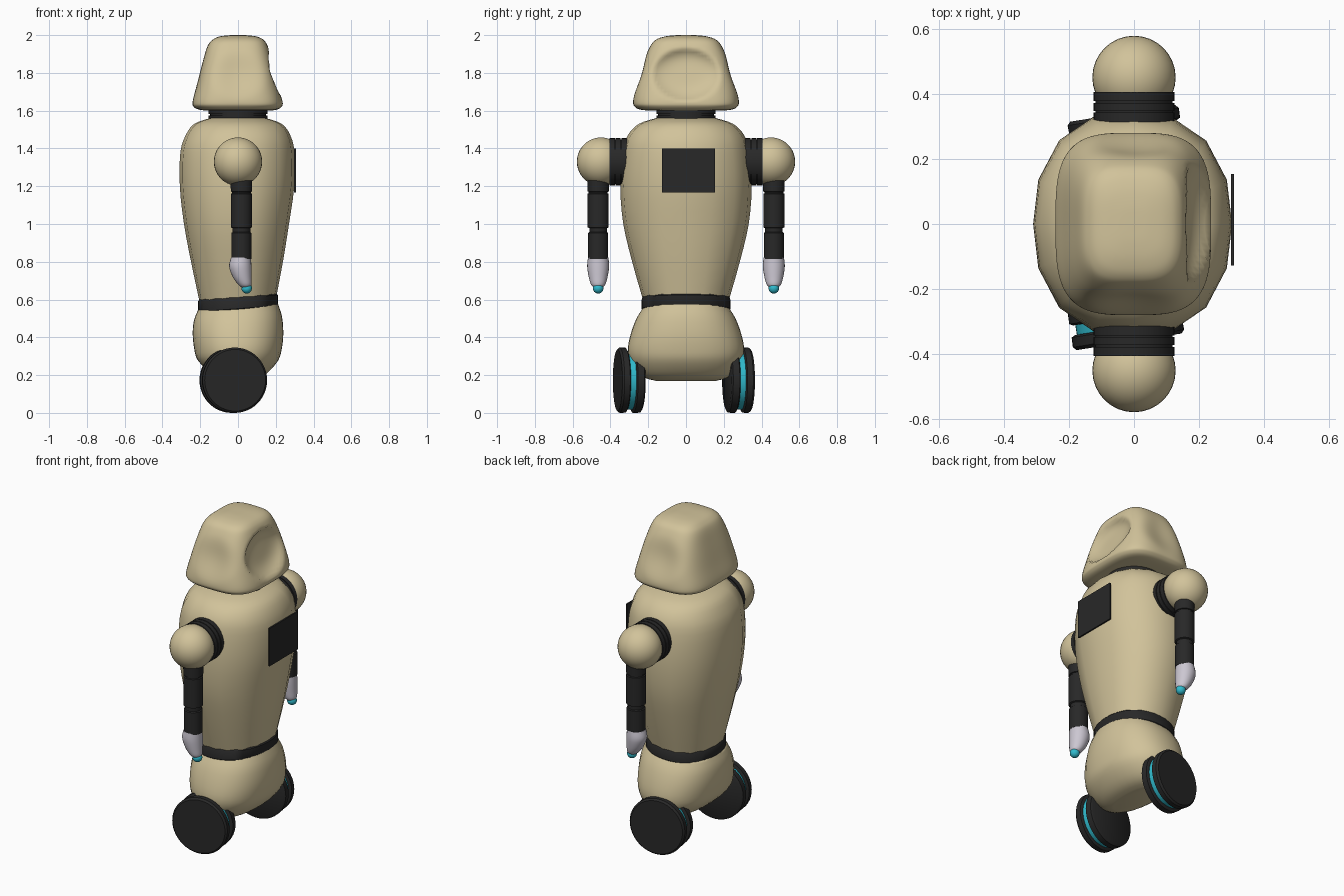
import bpy, bmesh, math

if "Cube" in bpy.data.objects:
    bpy.data.objects.remove(bpy.data.objects["Cube"])

def mat(name, rgb):
    m = bpy.data.materials.new(name)
    m.diffuse_color = (*rgb, 1)
    m.use_nodes = True
    m.node_tree.nodes["Principled BSDF"].inputs["Base Color"].default_value = m.diffuse_color
    return m

TAN = mat("tan_shell", (0.64, 0.545, 0.325))
DARK = mat("dark_rubber", (0.021, 0.021, 0.021))
CYAN = mat("cyan_accent", (0.03, 0.50, 0.62))
GREY = mat("pale_grey", (0.60, 0.57, 0.64))

def smooth_rows(rows, sub):
    """Catmull-Rom interpolation between profile rows."""
    if sub < 2:
        return rows
    out = []
    for i in range(len(rows) - 1):
        a, b, c, d = (rows[max(i - 1, 0)], rows[i], rows[i + 1], rows[min(i + 2, len(rows) - 1)])
        for k in range(sub):
            t = k / sub
            out.append([0.5 * (2 * q + (r - p) * t + (2 * p - 5 * q + 4 * r - s) * t * t
                               + (3 * q - p - 3 * r + s) * t ** 3) for p, q, r, s in zip(a, b, c, d)])
    return out + [rows[-1]]

def finish(ob, material, angle):
    ob.data.materials.append(material)
    bpy.ops.object.select_all(action='DESELECT')
    ob.select_set(True)
    bpy.context.view_layer.objects.active = ob
    bpy.ops.object.shade_smooth_by_angle(angle=math.radians(angle))
    return ob

def loft(name, rows, material, seg=32, n=2, sub=1, loc=(0, 0, 0), rot=(0, 0, 0), angle=40, shape=None):
    """Stack of superellipse rings; row = (z, centre x, half x, half y, tilt)."""
    bm = bmesh.new()
    rings = []
    for z, cx, hx, hy, tilt in smooth_rows(rows, sub):
        ring = []
        for k in range(seg):
            a = 2 * math.pi * k / seg
            c, s = math.cos(a), math.sin(a)
            p = (abs(c) ** n + abs(s) ** n) ** (-1 / n)
            x, y = cx + hx * c * p, hy * s * p
            co = (x, y, z + tilt * x)
            ring.append(bm.verts.new(shape(*co) if shape else co))
        rings.append(ring)
    for r0, r1 in zip(rings, rings[1:]):
        for k in range(seg):
            j = (k + 1) % seg
            bm.faces.new((r0[k], r0[j], r1[j], r1[k]))
    bm.faces.new(rings[0][::-1])
    bm.faces.new(rings[-1])
    bmesh.ops.recalc_face_normals(bm, faces=bm.faces)
    me = bpy.data.meshes.new(name)
    bm.to_mesh(me)
    bm.free()
    ob = bpy.data.objects.new(name, me)
    ob.location, ob.rotation_euler = loc, rot
    bpy.context.collection.objects.link(ob)
    return finish(ob, material, angle)

def turned(name, profile, material, **kw):
    """Round part from (z, radius) pairs."""
    return loft(name, [(z, 0, r, r, 0) for z, r in profile], material, **kw)

def ball(name, r, loc, material):
    bpy.ops.mesh.primitive_uv_sphere_add(segments=32, ring_count=20, radius=r, location=loc)
    ob = bpy.context.object
    ob.name = name
    return finish(ob, material, 60)

# Head: tapered block with a bowl in the face and shallow side hollows
def head_shape(x, y, z):
    d = (y / 0.18) ** 2 + ((z - 1.79) / 0.14) ** 2
    if x > 0 and d < 1:
        x -= 0.05 * (1 - d * d)
    e = (x / 0.17) ** 2 + ((z - 1.79) / 0.14) ** 2
    if abs(y) > 0.15 and e < 1:
        y -= math.copysign(0.022 * (1 - e) ** 2, y)
    return x, y, z

loft("head", [(1.60, 0, .14, .15, 0), (1.604, 0, .20, .235, 0), (1.62, -.002, .232, .27, 0),
              (1.65, -.002, .238, .28, 0), (1.74, -.002, .215, .265, 0), (1.85, -.002, .187, .232, 0),
              (1.94, -.002, .16, .19, 0), (1.975, 0, .135, .16, 0), (1.992, 0, .10, .115, 0),
              (1.999, 0, .05, .06, 0), (2.0, 0, .005, .006, 0)],
     TAN, seg=96, n=3.4, sub=5, angle=60, shape=head_shape)

# Neck
turned("neck", [(1.53, .155), (1.575, .155), (1.575, .148), (1.583, .148), (1.583, .155), (1.612, .155)], DARK)

# Torso, waist band and hips
loft("torso", [(.60, 0, .203, .228, .07), (.80, -.004, .243, .285, .03), (1.0, -.008, .278, .332, 0),
               (1.2, -.005, .303, .348, 0), (1.38, -.003, .302, .335, 0), (1.47, 0, .277, .308, 0),
               (1.53, 0, .232, .25, 0), (1.56, 0, .15, .16, 0)],
     TAN, seg=16, n=2.3, sub=3, angle=60)
loft("waist_band", [(.545, 0, .208, .23, .075), (.552, 0, .213, .236, .075),
                    (.608, 0, .211, .234, .075), (.615, 0, .205, .228, .075)], DARK, seg=32, n=2.2)
loft("hips", [(.17, 0, .06, .16, 0), (.185, .01, .105, .215, 0), (.22, .005, .16, .262, 0),
              (.28, 0, .214, .298, 0), (.34, 0, .232, .308, 0), (.42, 0, .24, .292, 0),
              (.50, 0, .233, .262, .04), (.56, 0, .212, .225, .075)],
     TAN, seg=32, n=2.3, sub=3, angle=60)

# Chest plate
bpy.ops.mesh.primitive_cube_add(size=1, location=(.302, .013, 1.283))
plate = bpy.context.object
plate.name = "chest_plate"
plate.scale = (.009, .28, .235)
plate.data.materials.append(DARK)

for s, side in ((-1, "right"), (1, "left")):
    out = math.radians(-90 * s)
    # Shoulder
    turned(side + "_shoulder_rings",
           [(.29, .125), (.342, .125), (.342, .118), (.347, .118), (.347, .125), (.372, .125),
            (.372, .118), (.377, .118), (.377, .125), (.405, .125)],
           DARK, loc=(0, 0, 1.33), rot=(out, 0, 0))
    ball(side + "_shoulder_ball", .128, (0, s * .45, 1.33), TAN)
    # Arm with grooved joints
    at = (.018, s * .465, 0)
    turned(side + "_arm",
           [(.815, .053), (.953, .053), (.957, .047), (.978, .047), (.982, .056), (1.16, .056),
            (1.163, .050), (1.17, .050), (1.172, .056), (1.25, .058)], DARK, loc=at)
    # Hand and fingertip
    loft(side + "_hand", [(.665, .022, .022, .024, 0), (.68, .018, .036, .038, 0), (.72, .004, .05, .05, 0),
                          (.775, -.006, .059, .058, 0), (.822, -.002, .053, .054, 0)],
         GREY, seg=24, sub=4, loc=at, angle=50)
    ball(side + "_fingertip", .028, (.046, s * .465, .660), CYAN)
    # Wheel: two tyres around a hub, slightly turned
    wheel = dict(loc=(-.025, s * .289 - .011, .173), rot=(out, 0, math.radians(9)), seg=48)
    turned(side + "_outer_tyre", [(.016, .16), (.022, .172), (.052, .173), (.0625, .163)], DARK, **wheel)
    turned(side + "_wheel_hub", [(-.03, .155), (.03, .155)], CYAN, **wheel)
    turned(side + "_inner_tyre", [(-.0625, .16), (-.055, .172), (-.02, .173), (-.014, .162)], DARK, **wheel)
